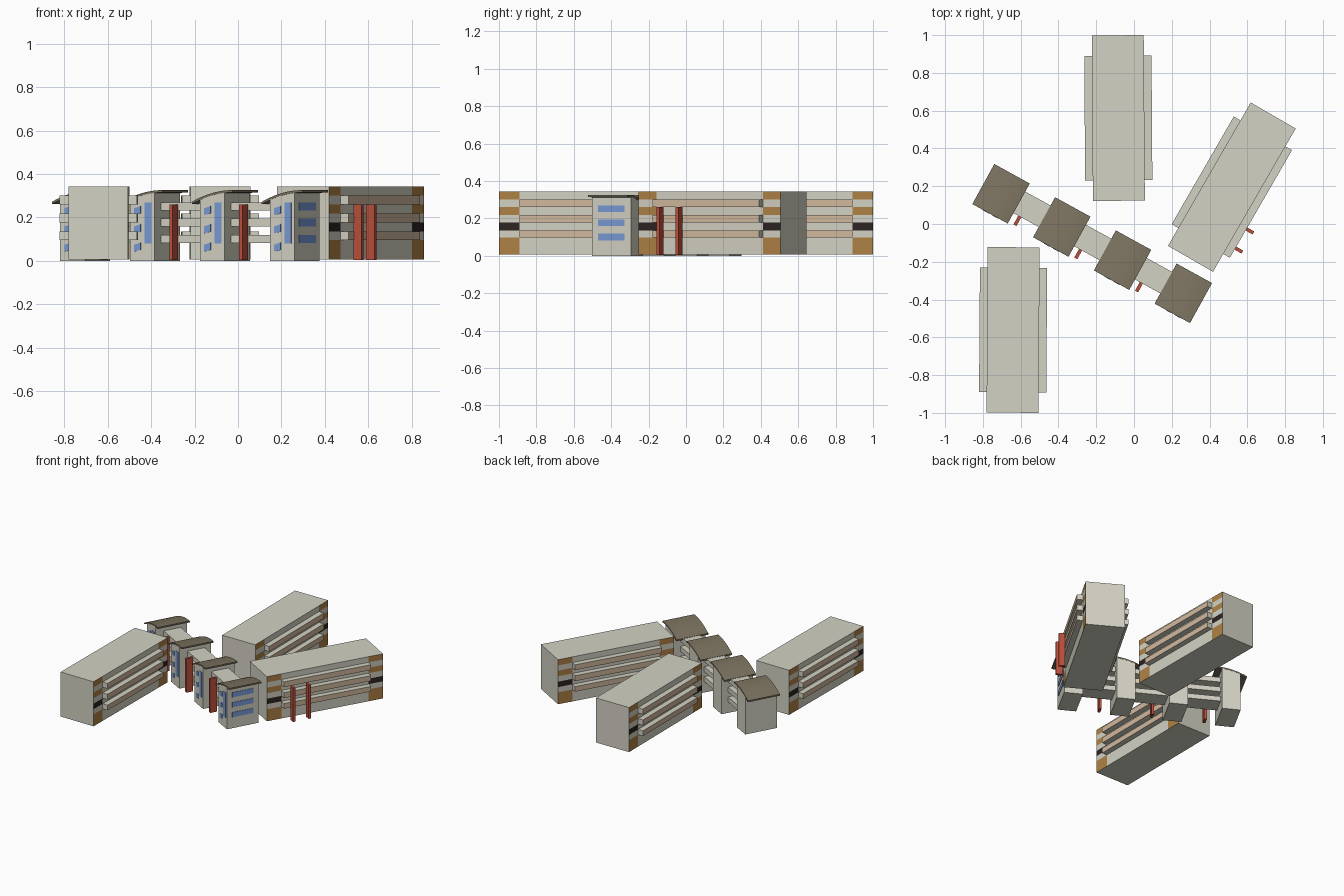
import bpy, bmesh, math
from mathutils import Matrix, Vector

if "Cube" in bpy.data.objects:
    bpy.data.objects.remove(bpy.data.objects["Cube"])


def mat(name, r, g, b):
    m = bpy.data.materials.new(name)
    lin = [((c / 255 + 0.055) / 1.055) ** 2.4 for c in (r, g, b)]
    m.diffuse_color = (*lin, 1)
    m.use_nodes = True
    m.node_tree.nodes["Principled BSDF"].inputs["Base Color"].default_value = m.diffuse_color
    return m


CREAM = mat("cream wall", 212, 210, 196)
TAN = mat("tan balcony front", 210, 185, 158)
OCHRE = mat("ochre panel", 176, 130, 70)
BLACK = mat("black panel", 46, 36, 36)
BLUE = mat("blue window", 120, 155, 214)
RED = mat("red fin", 188, 80, 60)
ROOF = mat("brown roof", 122, 113, 94)


def finish(bm, name, mats, frame):
    bmesh.ops.recalc_face_normals(bm, faces=bm.faces)
    me = bpy.data.meshes.new(name)
    bm.to_mesh(me)
    bm.free()
    for m in mats:
        me.materials.append(m)
    ob = bpy.data.objects.new(name, me)
    bpy.context.collection.objects.link(ob)
    ob.matrix_world = frame
    return ob


def box_bm(lo, hi):
    bm = bmesh.new()
    bmesh.ops.create_cube(bm, size=1)
    lo, hi = Vector(lo), Vector(hi)
    for v in bm.verts:
        v.co = Vector([(lo[i] + hi[i]) / 2 + v.co[i] * (hi[i] - lo[i]) for i in range(3)])
    return bm


def box(name, lo, hi, m, frame):
    return finish(box_bm(lo, hi), name, [m], frame)


def prism(name, pts, y0, y1, m, frame):
    """Extrude an (x, z) outline from y0 to y1."""
    bm = bmesh.new()
    f = bm.faces.new([bm.verts.new((x, y0, z)) for x, z in pts])
    ext = bmesh.ops.extrude_face_region(bm, geom=[f])["geom"]
    bmesh.ops.translate(bm, vec=(0, y1 - y0, 0),
                        verts=[g for g in ext if isinstance(g, bmesh.types.BMVert)])
    return finish(bm, name, [m], frame)


def place(x, y, deg):
    return Matrix.Translation((x, y, 0)) @ Matrix.Rotation(math.radians(deg), 4, 'Z')


# ---- long apartment blocks ----
LEVELS = [0.097, 0.136, 0.177, 0.218, 0.26, 0.30]
PANELS = [1, 0, 2, 0, 1, 0, 1]       # colour of each band, bottom to top
HW, HL, BL = 0.1375, 0.438, 0.329    # half width, half length, half balcony length


def block(frame):
    bm = box_bm((-HW, -HL, 0.007), (HW, HL, 0.343))
    cuts = [((0, 0, z), (0, 0, 1)) for z in LEVELS] + [((0, s * BL, 0), (0, 1, 0)) for s in (-1, 1)]
    for co, no in cuts:
        bmesh.ops.bisect_plane(bm, geom=bm.verts[:] + bm.edges[:] + bm.faces[:],
                               plane_co=co, plane_no=no)
    bm.normal_update()
    for f in bm.faces:               # striped panels at the ends of the long sides
        c = f.calc_center_median()
        if abs(f.normal.x) > 0.9 and abs(c.y) > BL:
            f.material_index = PANELS[sum(c.z > z for z in LEVELS)]
    finish(bm, "apartment_block", [CREAM, OCHRE, BLACK], frame)
    for s in (-1, 1):
        for z0, z1 in zip(LEVELS[::2], LEVELS[1::2]):
            xs = sorted((s * HW, s * 0.178))
            bm = box_bm((xs[0], -BL, z0), (xs[1], BL, z1))
            bm.normal_update()
            for f in bm.faces:       # outer parapet face is tan
                f.material_index = int(f.normal.x * s > 0.9)
            finish(bm, "balcony", [CREAM, TAN], frame)


block(place(-0.083, 0.561, 0.4))
block(place(-0.64, -0.561, -0.4))
angled = place(0.518, 0.195, -30)
block(angled)
for u in (-0.27, -0.153):
    box("red_fin", (0.176, u - 0.009, 0.005), (0.22, u + 0.009, 0.26), RED, angled)

# ---- row of towers with quarter-curved roofs ----
RA = 0.107
STEP = 0.3665


def roof_z(a):
    return 0.326 - 0.054 * ((RA - a) / (2 * RA)) ** 2


def arc(a0, a1, drop, n=10):
    return [(a0 + (a1 - a0) * i / n, roof_z(a0 + (a1 - a0) * i / n) - drop) for i in range(n + 1)]


for i in range(4):
    fr = place(-0.704 + 0.3217 * i, 0.16 - 0.1757 * i, -28.8)
    prism("tower_body", [(0.065, 0), (-0.065, 0)] + arc(-0.065, 0.065, 0.008), -0.12, 0.12, CREAM, fr)
    roof = prism("curved_roof", arc(-RA, RA, 0) + arc(RA, -RA, 0.011), -0.121, 0.121, ROOF, fr)
    bpy.ops.object.select_all(action='DESELECT')
    roof.select_set(True)
    bpy.context.view_layer.objects.active = roof
    bpy.ops.object.shade_smooth_by_angle(angle=math.radians(30))
    # front windows: one tall strip and three small slanted ones
    box("tall_window", (0.013, -0.123, 0.08), (0.049, -0.119, 0.268), BLUE, fr)
    for z in (0.043, 0.127, 0.211):
        prism("small_window", [(-0.041, z), (-0.007, z + 0.008), (-0.007, z + 0.042), (-0.041, z + 0.032)],
              -0.123, -0.119, BLUE, fr)
    for z in (0.083, 0.158, 0.233):
        if i < 3:                    # open walkways to the next tower
            box("walkway", (0.06, -0.058, z), (STEP - 0.06, 0.072, z + 0.037), CREAM, fr)
        else:                        # wide windows on the last tower's side
            box("wide_window", (0.064, -0.08, z), (0.068, 0.08, z + 0.037), BLUE, fr)
    if i < 3:
        box("red_fin", (0.136, -0.11, 0.005), (0.154, -0.058, 0.26), RED, fr)
